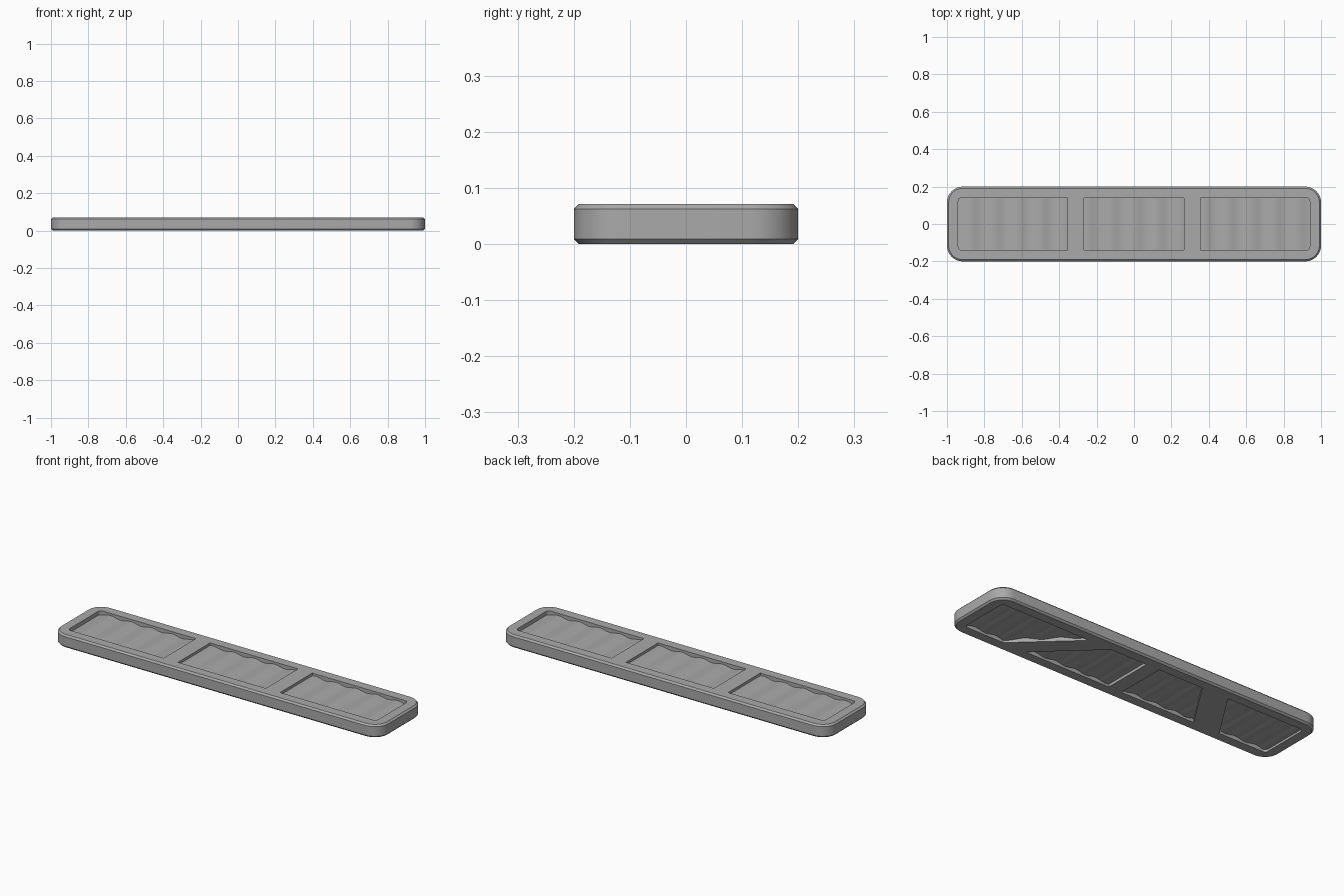
import bpy
import bmesh
import math

HEIGHT, LENGTH, WIDTH = 0.071, 2.0, 0.4
CORNER, CHAMFER = 0.085, 0.009
DEPTH, RIPPLE, PERIOD = 0.017, 0.005, 0.125
END, SIDE = 0.94, 0.14          # limits of the recessed windows

old = bpy.data.objects.get("Cube")
if old:
    bpy.data.objects.remove(old, do_unlink=True)

grey = bpy.data.materials.new("mid_grey")
grey.use_nodes = True
colour = (0.4, 0.4, 0.4, 1)
grey.diffuse_color = colour
grey.node_tree.nodes["Principled BSDF"].inputs["Base Color"].default_value = colour


def to_object(bm, name):
    bmesh.ops.recalc_face_normals(bm, faces=bm.faces)
    mesh = bpy.data.meshes.new(name)
    bm.to_mesh(mesh)
    bm.free()
    mesh.materials.append(grey)
    obj = bpy.data.objects.new(name, mesh)
    bpy.context.collection.objects.link(obj)
    return obj


def flat_outline(points, z, radius, segments, limit=0.0):
    """Flat polygon whose corners beyond |x| = limit are rounded."""
    bm = bmesh.new()
    bm.faces.new([bm.verts.new((x, y, z)) for x, y in points])
    corners = [v for v in bm.verts if abs(v.co.x) > limit]
    if corners:
        bmesh.ops.bevel(bm, geom=corners, offset=radius, segments=segments,
                        profile=0.5, affect='VERTICES')
    return bm


def extrude(bm):
    result = bmesh.ops.extrude_face_region(bm, geom=bm.faces[:])
    return [g for g in result["geom"] if isinstance(g, bmesh.types.BMVert)]


def make_bar():
    """Rounded slab with chamfered upper and lower rims."""
    x, y = LENGTH / 2, WIDTH / 2
    bm = flat_outline([(-x, -y), (x, -y), (x, y), (-x, y)], 0, CORNER, 10)
    for v in extrude(bm):
        v.co.z = HEIGHT
    rims = [e for e in bm.edges if abs(e.verts[0].co.z - e.verts[1].co.z) < 1e-5]
    bmesh.ops.bevel(bm, geom=rims, offset=CHAMFER, segments=1, affect='EDGES')
    return to_object(bm, "grip_bar")


def make_cutter(points, top):
    """Prism with a rippled inner face, used to sink one window."""
    outer = HEIGHT + 0.05 if top else -0.05
    bm = flat_outline(points, outer, 0.018, 4, 0.9)
    step = PERIOD / 10
    for i in range(-80, 81):
        bmesh.ops.bisect_plane(bm, geom=bm.verts[:] + bm.edges[:] + bm.faces[:],
                               plane_co=((i + 0.5) * step, 0, 0), plane_no=(1, 0, 0))
    floor = HEIGHT - DEPTH if top else DEPTH
    for v in extrude(bm):
        v.co.z = floor + RIPPLE * math.cos(2 * math.pi * v.co.x / PERIOD)
    cutter = to_object(bm, "window_cutter")
    cutter.hide_render = True
    return cutter


def window(low_left, low_right, high_left, high_right):
    return [(low_left, -SIDE), (low_right, -SIDE), (high_right, SIDE), (high_left, SIDE)]


# Upper windows are rectangles, lower ones have slanted dividers
upper = [window(a, b, a, b) for a, b in ((-END, -0.355), (-0.268, 0.268), (0.355, END))]
lower = [window(-END, -0.65, -END, -0.47),
         window(-0.49, -0.04, -0.31, -0.04),
         window(0.04, 0.56, 0.04, 0.26),
         window(0.70, END, 0.40, END)]

bar = make_bar()
cutters = [make_cutter(p, True) for p in upper] + [make_cutter(p, False) for p in lower]

bpy.ops.object.select_all(action='DESELECT')
bpy.context.view_layer.objects.active = bar
bar.select_set(True)
for cutter in cutters:
    cut = bar.modifiers.new("window", 'BOOLEAN')
    cut.operation = 'DIFFERENCE'
    cut.solver = 'EXACT'
    cut.object = cutter
    bpy.ops.object.modifier_apply(modifier=cut.name)
    bpy.data.objects.remove(cutter, do_unlink=True)

bpy.ops.object.shade_smooth_by_angle(angle=math.radians(30))
